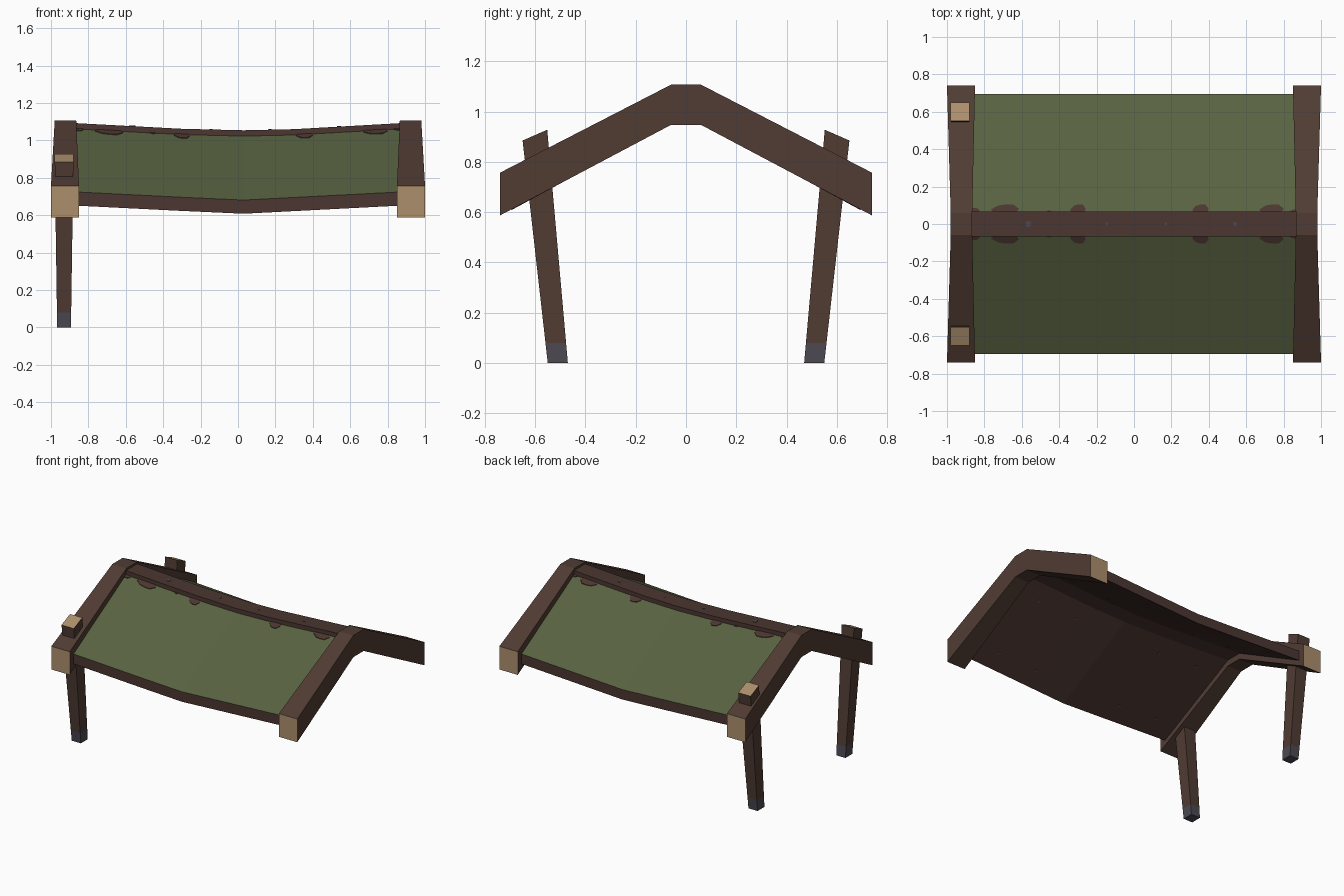
import bpy, bmesh, math

if "Cube" in bpy.data.objects:
    bpy.data.objects.remove(bpy.data.objects["Cube"])

def srgb(r, g, b):
    f = lambda c: (c / 255 / 12.92) if c < 10 else ((c / 255 + 0.055) / 1.055) ** 2.4
    return (f(r), f(g), f(b), 1)

def material(name, rgb):
    m = bpy.data.materials.new(name)
    m.diffuse_color = srgb(*rgb)
    m.use_nodes = True
    m.node_tree.nodes["Principled BSDF"].inputs["Base Color"].default_value = m.diffuse_color
    return m

WOOD = material("dark wood", (80, 60, 51))
RED_WOOD = material("reddish wood", (75, 54, 48))
GREEN = material("green roof", (88, 98, 64))
TAN = material("cut wood ends", (172, 143, 108))
METAL = material("dark metal", (76, 73, 82))

def make(name, bm, mats, rule=None):
    bmesh.ops.recalc_face_normals(bm, faces=bm.faces)
    if rule:
        for f in bm.faces:
            f.material_index = rule(f)
    me = bpy.data.meshes.new(name)
    bm.to_mesh(me)
    bm.free()
    ob = bpy.data.objects.new(name, me)
    bpy.context.collection.objects.link(ob)
    for m in mats:
        me.materials.append(m)
    return ob

def loft(rings):
    """Skin a list of equal-length point rings and cap both ends."""
    bm = bmesh.new()
    vs = [[bm.verts.new(p) for p in r] for r in rings]
    n = len(vs[0])
    for a, b in zip(vs, vs[1:]):
        for i in range(n):
            bm.faces.new((a[i], a[(i + 1) % n], b[(i + 1) % n], b[i]))
    bm.faces.new(vs[0])
    bm.faces.new(vs[-1])
    return bm

# Gable beams: bent rafters, wider at the tan cut ends
for side, label in ((-1, "left"), (1, "right")):
    rings = []
    for y, zt, zb, xi, xo in ((-0.74, 0.757, 0.587, 0.85, 1.0), (-0.06, 1.107, 0.947, 0.865, 0.98),
                              (0.06, 1.107, 0.947, 0.865, 0.98), (0.74, 0.757, 0.587, 0.85, 1.0)):
        rings.append([(side * xi, y, zb), (side * xo, y, zb), (side * xo, y, zt), (side * xi, y, zt)])
    make(label + "_gable_beam", loft(rings), [WOOD, TAN], lambda f: int(abs(f.normal.y) > 0.9))

# Leaning posts on the left side: metal foot, tan top
for s, label in ((-1, "front"), (1, "back")):
    rings = []
    for yi, zi, yo, zo, h in ((0.47, 0, 0.55, 0, 0.037), (0.477, 0.08, 0.559, 0.08, 0.038),
                              (0.552, 0.928, 0.65, 0.885, 0.05)):
        rings.append([(-0.93 - h, s * yi, zi), (-0.93 + h, s * yi, zi),
                      (-0.93 + h, s * yo, zo), (-0.93 - h, s * yo, zo)])
    make(label + "_post", loft(rings), [WOOD, METAL, TAN],
         lambda f: 2 if f.normal.z > 0.7 else int(f.calc_center_median().z < 0.081))

# Sagging roof: (x, ridge drop, eave drop)
SAG = ((-0.9, 0, 0), (-0.3, 0.032, 0.03), (0.03, 0.04, 0.045), (0.3, 0.034, 0.031), (0.9, 0, 0))

def drop(x, k):
    for a, b in zip(SAG, SAG[1:]):
        if x <= b[0]:
            return a[k] + (b[k] - a[k]) * (x - a[0]) / (b[0] - a[0])
    return 0

def roof_z(x, y):
    t = max(0, (abs(y) - 0.06) / 0.635)
    return (1.066 - drop(x, 1)) * (1 - t) + (0.726 - drop(x, 2)) * t

YS = (-0.695, -0.06, 0.06, 0.695)
make("roof", loft([[(x, y, roof_z(x, y)) for y in YS] +
                   [(x, y, roof_z(x, y) - 0.073) for y in reversed(YS)] for x, _, _ in SAG]),
     [RED_WOOD, GREEN], lambda f: int(f.normal.z > 0.3))

# Ridge board following the sag
make("ridge_board", loft([[(x, y, roof_z(x, 0) + dz) for y, dz in
                           ((-0.066, -0.03), (0.066, -0.03), (0.066, 0.028), (-0.066, 0.028))]
                          for x, _, _ in SAG]), [RED_WOOD])

# Worn scalloped patches beside the ridge: (x, half width, reach)
bm = bmesh.new()
for s in (-1, 1):
    for cx, w, reach in ((-0.86, 0.035, 0.085), (-0.69, 0.075, 0.104), (-0.46, 0.02, 0.073),
                         (-0.3, 0.042, 0.104), (0.355, 0.044, 0.104), (0.735, 0.065, 0.104), (0.85, 0.02, 0.078)):
        pts = [(cx - w * 0.8, 0.06), (cx - w, 0.06 + (reach - 0.06) * 0.4), (cx - w * 0.5, reach - 0.006),
               (cx, reach), (cx + w * 0.6, reach), (cx + w, 0.06 + (reach - 0.06) * 0.5), (cx + w * 0.8, 0.06)]
        low = [bm.verts.new((x, s * y, roof_z(x, y) - 0.003)) for x, y in pts]
        top = [bm.verts.new((x, s * y, roof_z(x, y) + 0.004)) for x, y in pts]
        bm.faces.new(top)
        bm.faces.new(low[::-1])
        for i in range(7):
            j = (i + 1) % 7
            bm.faces.new((low[i], low[j], top[j], top[i]))
make("worn_patches", bm, [RED_WOOD])

# Nail heads on the ridge board and under the roof
bm = bmesh.new()

def nail(x, y, dz, r):
    ring = lambda o: [bm.verts.new((x + r * math.cos(a * math.pi / 3), y + r * math.sin(a * math.pi / 3),
                      roof_z(x + r * math.cos(a * math.pi / 3), y + r * math.sin(a * math.pi / 3)) + dz + o))
                      for a in range(6)]
    a, b = ring(-0.003), ring(0.003)
    bm.faces.new(a[::-1])
    bm.faces.new(b)
    for i in range(6):
        bm.faces.new((a[i], a[(i + 1) % 6], b[(i + 1) % 6], b[i]))

for x, r in ((-0.565, 0.017), (-0.145, 0.008), (0.17, 0.008), (0.54, 0.012)):
    nail(x, 0, 0.028, r)
for x in (-0.68, -0.36, 0.36, 0.68):
    for y in (-0.58, -0.17, 0.17, 0.58):
        nail(x, y, -0.073, 0.01)
make("nail_heads", bm, [METAL])
